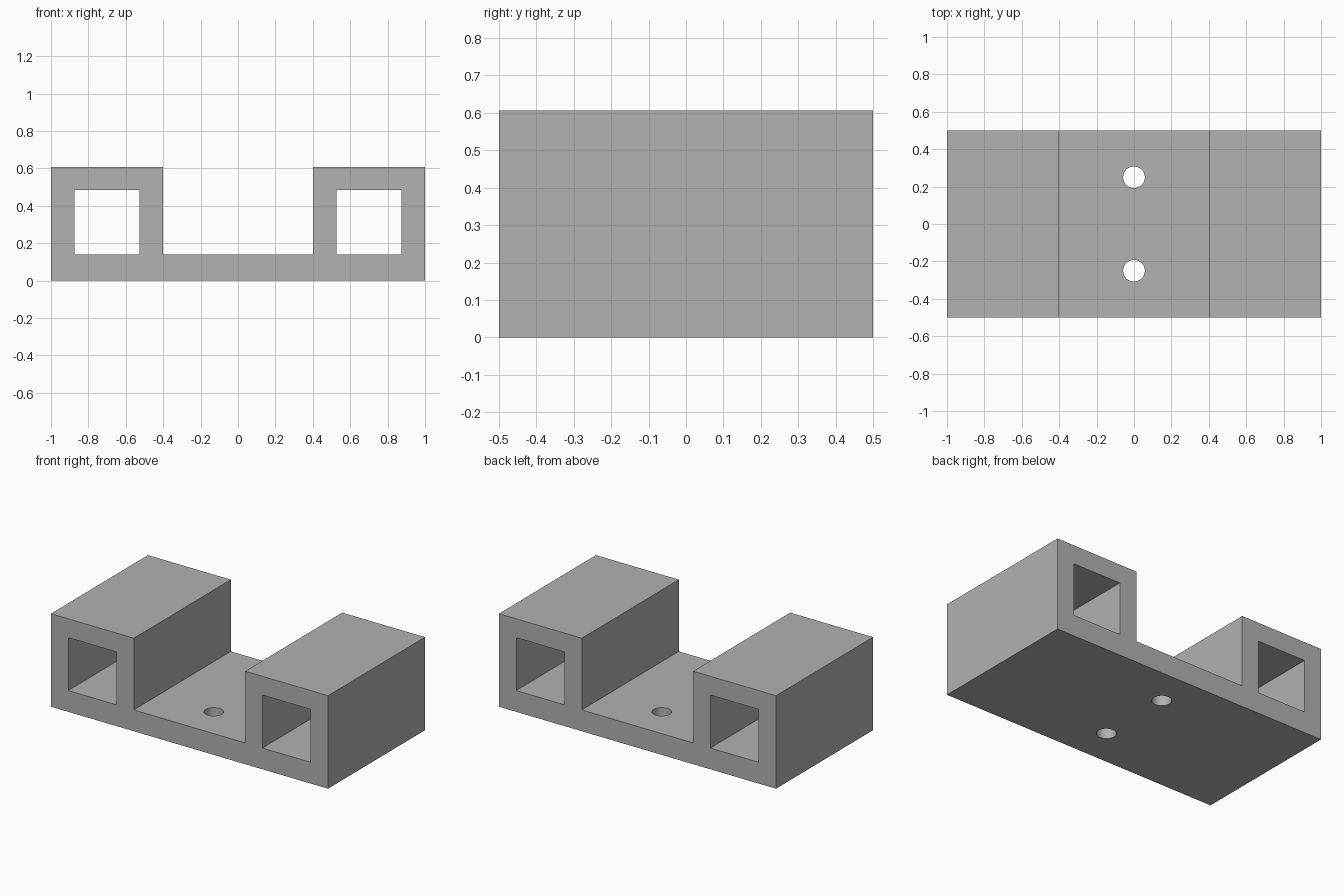
import bpy
import bmesh

# Remove the default cube
cube = bpy.data.objects.get("Cube")
if cube:
    bpy.data.objects.remove(cube, do_unlink=True)

DEPTH = 1.0
BASE_TOP, TOP, TUNNEL_TOP = 0.139, 0.607, 0.484
OUTER, INNER = 1.0, 0.402
TUNNEL_IN, TUNNEL_OUT = 0.527, 0.875

# Single grey finish
GREY = (0.445, 0.445, 0.445, 1.0)
grey = bpy.data.materials.new("plain grey")
grey.use_nodes = True
grey.diffuse_color = GREY
grey.node_tree.nodes["Principled BSDF"].inputs["Base Color"].default_value = GREY


def extrude_profile(name, points):
    """Extrude an x-z outline along y, centred on y = 0."""
    bm = bmesh.new()
    face = bm.faces.new([bm.verts.new((x, -DEPTH / 2, z)) for x, z in points])
    result = bmesh.ops.extrude_face_region(bm, geom=[face])
    moved = [v for v in result["geom"] if isinstance(v, bmesh.types.BMVert)]
    bmesh.ops.translate(bm, verts=moved, vec=(0, DEPTH, 0))
    bmesh.ops.recalc_face_normals(bm, faces=bm.faces)
    mesh = bpy.data.meshes.new(name)
    bm.to_mesh(mesh)
    bm.free()
    mesh.materials.append(grey)
    obj = bpy.data.objects.new(name, mesh)
    bpy.context.collection.objects.link(obj)
    return obj


# Base plate
base = extrude_profile("base_plate", [(-OUTER, 0), (OUTER, 0),
                                      (OUTER, BASE_TOP), (-OUTER, BASE_TOP)])

# Two screw holes through the plate
for label, y in (("front", -0.25), ("back", 0.25)):
    bpy.ops.mesh.primitive_cylinder_add(vertices=48, radius=0.058, depth=0.5,
                                        location=(0, y, BASE_TOP / 2))
    cutter = bpy.context.object
    cutter.name = label + "_hole_cutter"
    cutter.data.materials.append(grey)
    cutter.hide_render = True
    cutter.hide_set(True)
    cut = base.modifiers.new(label + "_screw_hole", "BOOLEAN")
    cut.operation = "DIFFERENCE"
    cut.solver = "EXACT"
    cut.object = cutter

# Apply the cuts and discard the cutters
bpy.context.view_layer.update()
depsgraph = bpy.context.evaluated_depsgraph_get()
drilled = bpy.data.meshes.new_from_object(base.evaluated_get(depsgraph))
base.modifiers.clear()
base.data = drilled
for label in ("front", "back"):
    bpy.data.objects.remove(bpy.data.objects[label + "_hole_cutter"], do_unlink=True)

# Smooth hole walls with crisp rims
bpy.ops.object.select_all(action="DESELECT")
base.select_set(True)
bpy.context.view_layer.objects.active = base
bpy.ops.object.shade_smooth_by_angle()

# Square channels standing on each end of the plate
for label, side in (("left", 1), ("right", -1)):
    arch = [(INNER, BASE_TOP), (INNER, TOP), (OUTER, TOP), (OUTER, BASE_TOP),
            (TUNNEL_OUT, BASE_TOP), (TUNNEL_OUT, TUNNEL_TOP),
            (TUNNEL_IN, TUNNEL_TOP), (TUNNEL_IN, BASE_TOP)]
    extrude_profile(label + "_channel", [(side * x, z) for x, z in arch])
